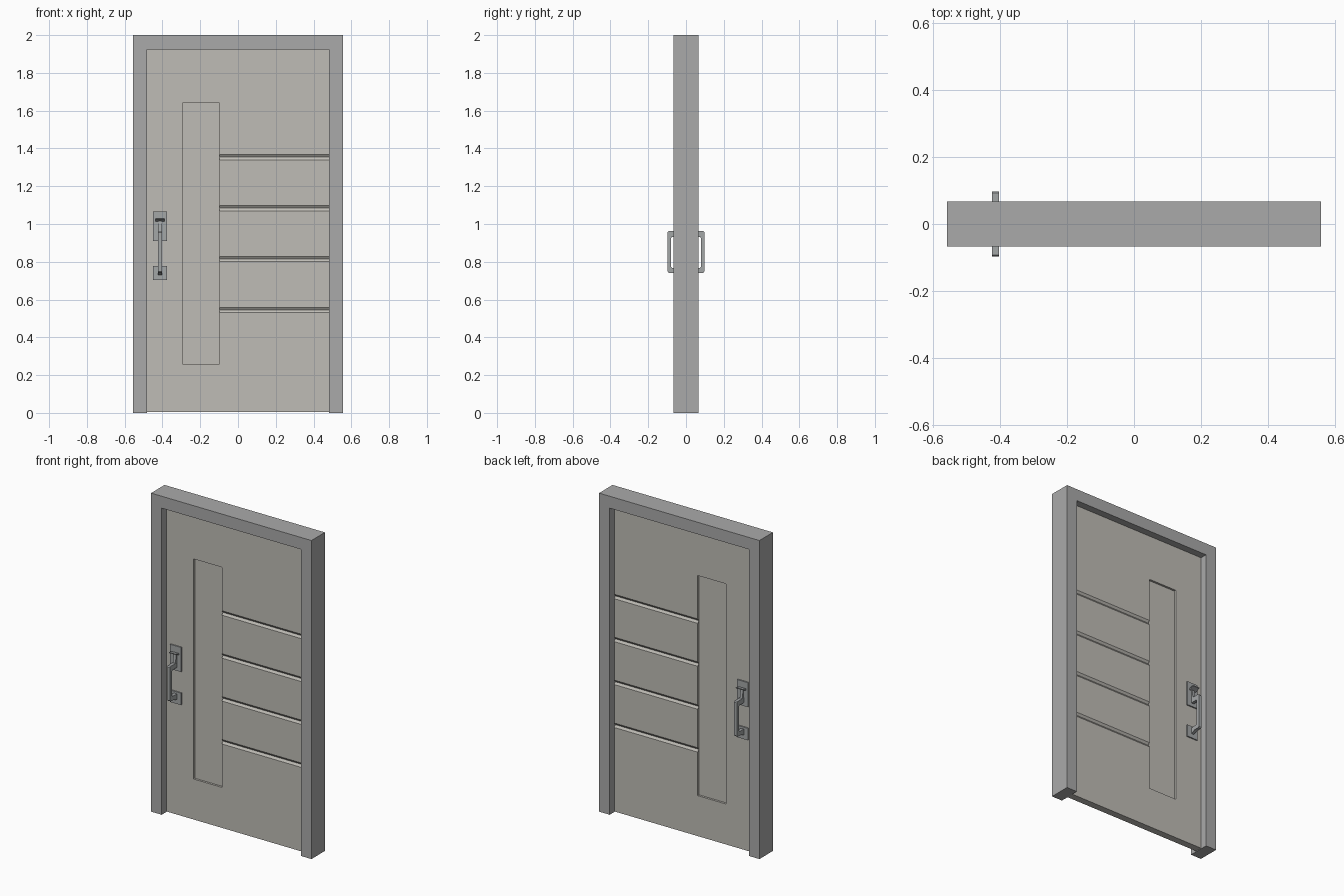
import bpy, bmesh

if "Cube" in bpy.data.objects:
    bpy.data.objects.remove(bpy.data.objects["Cube"])


def material(name, rgb):
    m = bpy.data.materials.new(name)
    m.diffuse_color = (*rgb, 1)
    m.use_nodes = True
    m.node_tree.nodes["Principled BSDF"].inputs["Base Color"].default_value = m.diffuse_color
    return m


FRAME = material("frame grey", (0.40, 0.40, 0.40))
DOOR = material("warm light grey", (0.52, 0.505, 0.465))
METAL = material("handle metal", (0.37, 0.385, 0.39))


def prism(name, pts, axis, lo, hi, mat):
    """Extrude a profile: axis 'x' takes (y, z) points, axis 'y' takes (x, z) points."""
    def place(p, t):
        return (t, p[0], p[1]) if axis == 'x' else (p[0], t, p[1])
    bm = bmesh.new()
    a = [bm.verts.new(place(p, lo)) for p in pts]
    b = [bm.verts.new(place(p, hi)) for p in pts]
    bm.faces.new(a)
    bm.faces.new(b[::-1])
    n = len(pts)
    for i in range(n):
        j = (i + 1) % n
        bm.faces.new((a[j], a[i], b[i], b[j]))
    bmesh.ops.recalc_face_normals(bm, faces=bm.faces)
    me = bpy.data.meshes.new(name)
    bm.to_mesh(me)
    bm.free()
    me.materials.append(mat)
    ob = bpy.data.objects.new(name, me)
    bpy.context.collection.objects.link(ob)
    return ob


def rect(a0, a1, z0, z1):
    return [(a0, z0), (a1, z0), (a1, z1), (a0, z1)]


def mirror_y(ob):
    m = ob.modifiers.new("both_sides", 'MIRROR')
    m.use_axis = (False, True, False)


# Frame: two jambs and a header
X, XI, ZI, D = 0.557, 0.483, 1.925, 0.067
prism("door_frame", [(-X, 0), (-XI, 0), (-XI, ZI), (XI, ZI), (XI, 0), (X, 0), (X, 2), (-X, 2)],
      'y', -D, D, FRAME)

# Door leaf with recessed tall panel and four V grooves on both faces
T, R = 0.022, 0.009
leaf = prism("door_leaf", rect(-XI, XI, 0.004, ZI), 'y', -T, T, DOOR)
cutters = []
for s in (-1, 1):
    cutters.append(prism("panel_cutter", rect(-0.294, -0.097, 0.258, 1.64), 'y',
                         *sorted((s * R, s * 0.1)), DOOR))
    for i in range(4):
        z = 0.545 + i * 0.2695
        v = [(s * (T - 0.010), z), (s * (T + 0.01), z + 0.028), (s * (T + 0.01), z - 0.028)]
        cutters.append(prism("groove_cutter", v, 'x', -0.15, 0.6, DOOR))
for c in cutters:
    c.hide_render = True
    m = leaf.modifiers.new("cut", 'BOOLEAN')
    m.operation = 'DIFFERENCE'
    m.solver = 'EXACT'
    m.object = c
bpy.context.view_layer.update()
deps = bpy.context.evaluated_depsgraph_get()
cut_mesh = bpy.data.meshes.new_from_object(leaf.evaluated_get(deps))
leaf.modifiers.clear()
leaf.data = cut_mesh
for c in cutters:
    bpy.data.objects.remove(c)

# Handle set, built on the front and mirrored to the back
HX = -0.413
P = T + 0.008
for name, z0, z1 in (("upper_plate", 0.911, 1.065), ("lower_plate", 0.703, 0.778)):
    mirror_y(prism(name, rect(HX - 0.038, HX + 0.038, z0, z1), 'y', -P, -T, METAL))

# Pull grip: C-shaped bar
grip = [(T, 0.963), (0.092, 0.963), (0.097, 0.956), (0.097, 0.748), (0.092, 0.742),
        (0.062, 0.741), (T, 0.727), (T, 0.766), (0.074, 0.768), (0.079, 0.774),
        (0.079, 0.926), (0.074, 0.932), (T, 0.932)]
mirror_y(prism("pull_grip", [(-y, z) for y, z in grip], 'x', HX - 0.010, HX + 0.010, METAL))

# Thumb latch and its stem
latch = [(T, 1.010), (0.062, 1.026), (0.062, 1.031), (T, 1.022)]
mirror_y(prism("thumb_latch", [(-y, z) for y, z in latch], 'x', HX - 0.024, HX + 0.024, METAL))
stem = [(T, 0.96), (0.045, 0.96), (0.036, 1.015), (T, 1.015)]
mirror_y(prism("latch_stem", [(-y, z) for y, z in stem], 'x', HX - 0.009, HX + 0.009, METAL))
